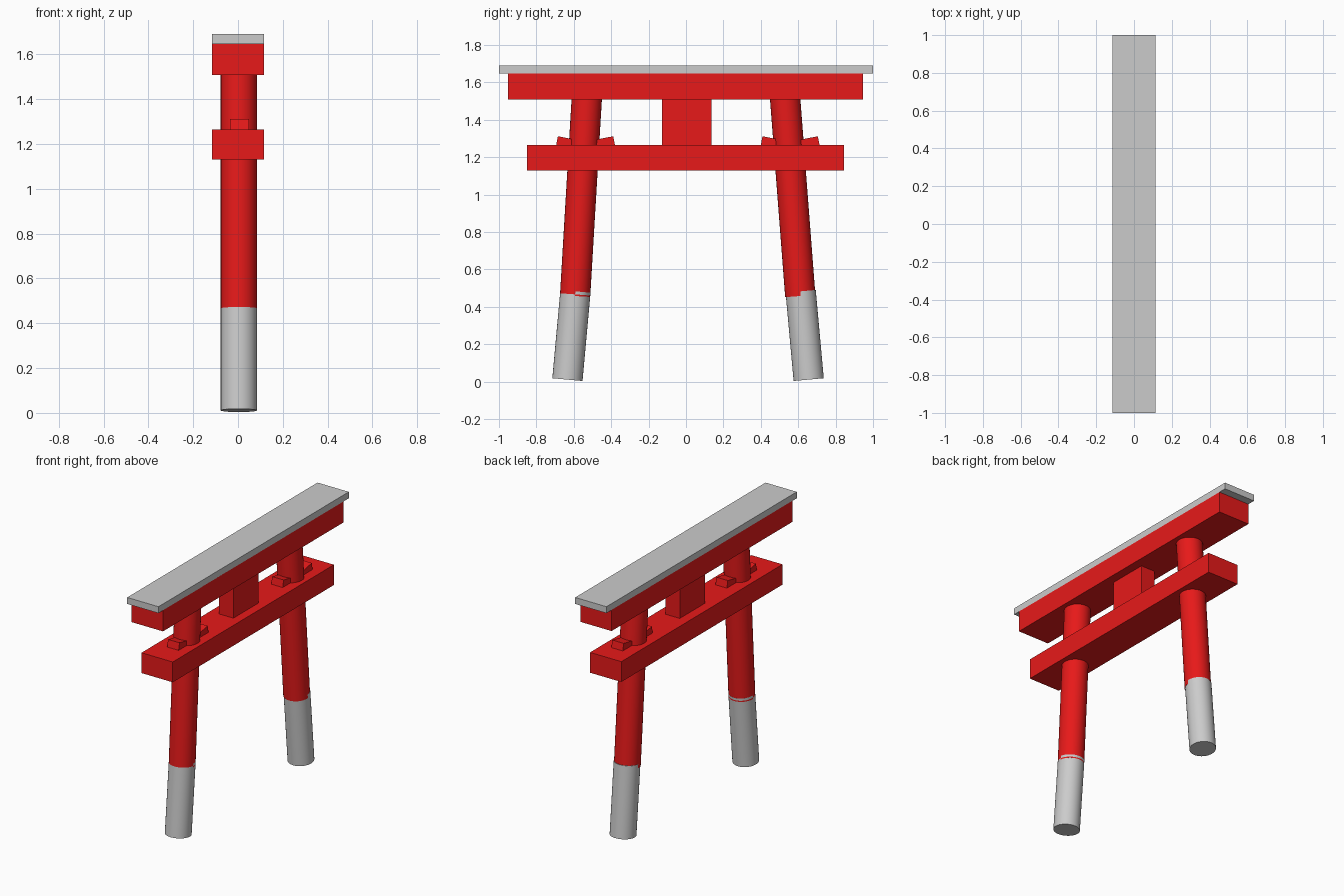
import bpy
from mathutils import Vector, Matrix

if "Cube" in bpy.data.objects:
    bpy.data.objects.remove(bpy.data.objects["Cube"])


def material(name, rgb):
    m = bpy.data.materials.new(name)
    m.diffuse_color = (*rgb, 1)
    m.use_nodes = True
    m.node_tree.nodes["Principled BSDF"].inputs["Base Color"].default_value = m.diffuse_color
    return m


red = material("red_paint", (0.8, 0.01, 0.01))


def box(name, lo, hi, mat=None):
    lo, hi = Vector(lo), Vector(hi)
    bpy.ops.mesh.primitive_cube_add(size=1)
    ob = bpy.context.object
    ob.name = name
    ob.data.transform(Matrix.Translation((lo + hi) / 2) @ Matrix.Diagonal((*(hi - lo), 1)))
    if mat:
        ob.data.materials.append(mat)
    return ob


def post(name, a, b, radius, mat=None):
    # Round post between two points
    a, b = Vector(a), Vector(b)
    bpy.ops.mesh.primitive_cylinder_add(vertices=32, radius=radius, depth=(b - a).length,
                                        location=(a + b) / 2)
    ob = bpy.context.object
    ob.name = name
    ob.rotation_euler = (b - a).to_track_quat('Z', 'Y').to_euler()
    if mat:
        ob.data.materials.append(mat)
    bpy.ops.object.shade_smooth_by_angle()
    return ob


# Roof cap and horizontal beams
box("roof_cap", (-0.115, -1.0, 1.647), (0.115, 1.0, 1.69))
box("upper_beam", (-0.115, -0.953, 1.508), (0.115, 0.947, 1.648), red)
box("lower_beam", (-0.115, -0.85, 1.13), (0.115, 0.844, 1.265), red)

# Centre strut between the beams
box("centre_strut", (-0.05, -0.128, 1.25), (0.056, 0.137, 1.52), red)

# Leaning legs: red upper post, grey foot sleeve, two wedges each
X = 0.004
legs = {
    "left": dict(side=-1, foot=0.634, joint=0.591, knee=0.593, top=0.529, wedge=0.537),
    "right": dict(side=1, foot=0.656, joint=0.613, knee=0.611, top=0.528, wedge=0.557),
}
for label, p in legs.items():
    s = p["side"]
    post(label + "_leg", (X, s * p["knee"], 0.458), (X, s * p["top"], 1.54), 0.081, red)
    post(label + "_foot", (X, s * p["foot"], 0.011), (X, s * p["joint"], 0.483), 0.081)
    for d, side in ((-1, "a"), (1, "b")):
        w = box(f"{label}_wedge_{side}", (-0.042, -0.11, -0.06), (0.042, 0, 0), red)
        # Tip is the raised outer top corner; mirrored by turning half a circle
        turn = Matrix.Rotation(0 if d > 0 else 3.14159265, 4, 'Z')
        tilt = Matrix.Rotation(0.19, 4, 'X')
        w.data.transform(Matrix.Translation((0.007, s * p["wedge"] + d * 0.148, 1.312)) @ turn @ tilt)
